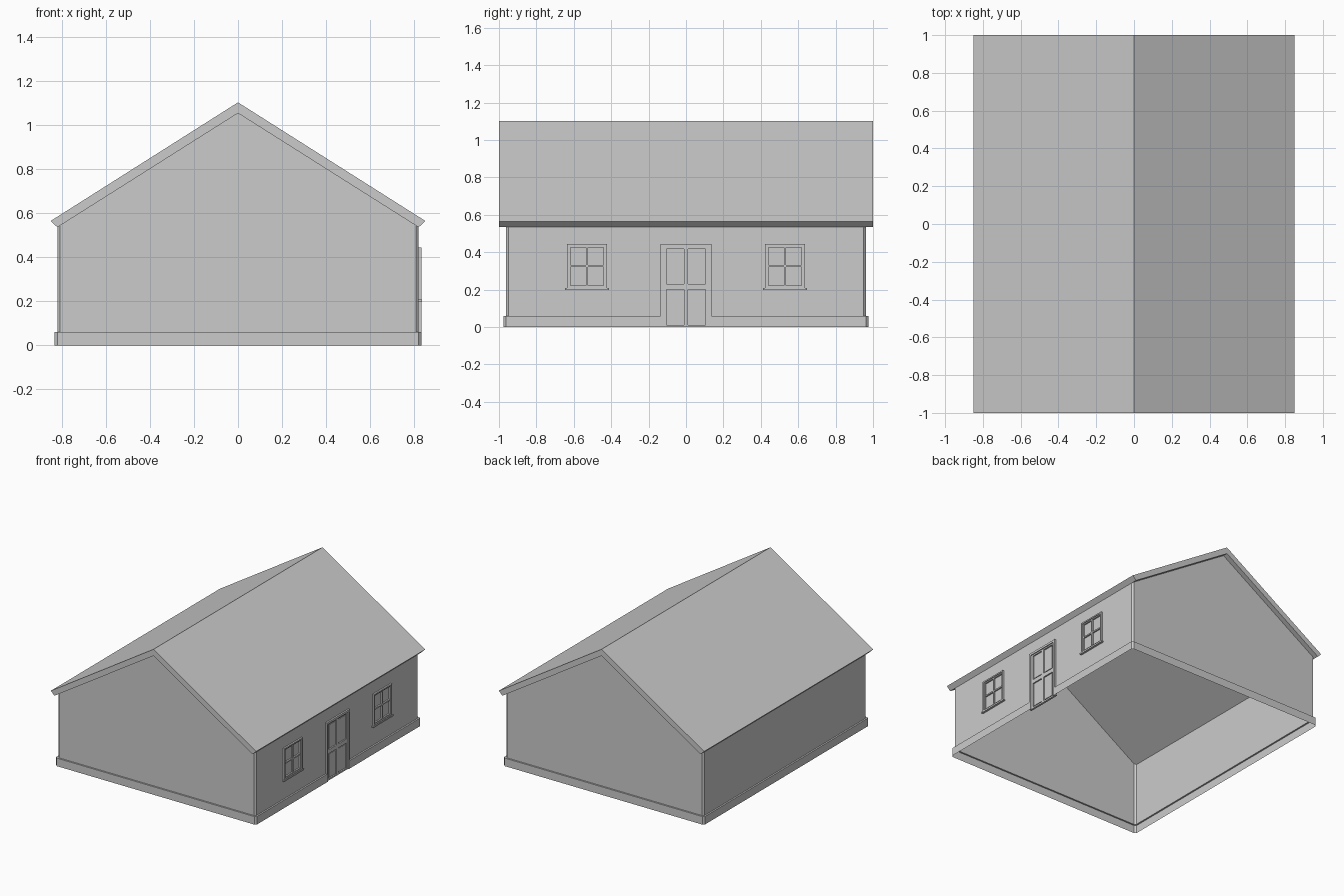
import bpy

if "Cube" in bpy.data.objects:
    bpy.data.objects.remove(bpy.data.objects["Cube"])

WX, WY, PX, PY, C = 0.82, 0.963, 0.832, 0.975, 0.013   # wall, plinth, corner chamfer
EAVE, RIDGE, BASE, DOOR = 0.536, 1.054, 0.06, 0.137


def mesh(name, verts, faces):
    me = bpy.data.meshes.new(name)
    me.from_pydata(verts, [], faces)
    me.validate()
    ob = bpy.data.objects.new(name, me)
    bpy.context.collection.objects.link(ob)
    return ob


def box(name, lo, hi):
    v = [(x, y, z) for x in (lo[0], hi[0]) for y in (lo[1], hi[1]) for z in (lo[2], hi[2])]
    return mesh(name, v, [(0, 1, 3, 2), (4, 6, 7, 5), (0, 4, 5, 1),
                          (2, 3, 7, 6), (0, 2, 6, 4), (1, 5, 7, 3)])


def lattice(name, x, ys, zs, holes, depth=0):
    """Panel facing +x made of grid cells, leaving out the (column, row) holes."""
    n = len(zs)
    verts = [(x, y, z) for y in ys for z in zs]
    faces = [(i * n + j, (i + 1) * n + j, (i + 1) * n + j + 1, i * n + j + 1)
             for i in range(len(ys) - 1) for j in range(n - 1) if (i, j) not in holes]
    ob = mesh(name, verts, faces)
    if depth:
        m = ob.modifiers.new("thickness", 'SOLIDIFY')
        m.thickness, m.offset = depth, -1
    return ob


def around(hx, hy):
    """Chamfered outline that starts and ends at the door opening."""
    return [(hx, DOOR), (hx, hy - C), (hx - C, hy), (C - hx, hy), (-hx, hy - C),
            (-hx, C - hy), (C - hx, -hy), (hx - C, -hy), (hx, C - hy), (hx, -DOOR)]


# Plinth: outer band and top ledge, open at the door
rows = [(PX, PY, 0), (PX, PY, BASE), (WX, WY, BASE)]
verts = [(x, y, z) for hx, hy, z in rows for x, y in around(hx, hy)]
mesh("plinth", verts, [(r * 10 + i, r * 10 + i + 1, r * 10 + i + 11, r * 10 + i + 10)
                       for r in range(2) for i in range(9)])

# Gable walls
g = WX - C
zc = EAVE + C * (RIDGE - EAVE) / WX
for name, s in (("front_gable", -1), ("back_gable", 1)):
    pts = [(-g, BASE), (g, BASE), (g, zc), (0, RIDGE), (-g, zc)]
    mesh(name, [(x, s * WY, z) for x, z in pts[::-s]], [range(5)])

# Chamfered wall corners
for sx in (-1, 1):
    for sy in (-1, 1):
        v = [(sx * WX, sy * (WY - C), BASE), (sx * g, sy * WY, BASE),
             (sx * g, sy * WY, zc), (sx * WX, sy * (WY - C), EAVE)]
        mesh("wall_corner", v if sx * sy > 0 else v[::-1], [range(4)])

# Side walls; the right one has door and window openings
w = WY - C
mesh("left_wall", [(-WX, w, BASE), (-WX, -w, BASE), (-WX, -w, EAVE), (-WX, w, EAVE)], [range(4)])
lattice("right_wall", WX, [-w, -0.63, -0.428, -0.13, 0.13, 0.428, 0.63, w],
        [BASE, 0.207, 0.437, EAVE], {(1, 1), (3, 0), (3, 1), (5, 1)})

# Roof slab with square-cut eaves
prof = [(0, 1.103), (-0.85, 0.565), (-WX, EAVE), (0, RIDGE), (WX, EAVE), (0.85, 0.565)]
verts = [(x, y, z) for y in (-1, 1) for x, z in prof]
faces = [(i, (i + 1) % 6, (i + 1) % 6 + 6, i + 6)[::-1] for i in range(6)]
faces += [(0, 1, 2, 3), (0, 3, 4, 5), (9, 8, 7, 6), (11, 10, 9, 6)]
mesh("roof", verts, faces)

# Windows: casing, sash bars, glass and sill
for c in (-0.529, 0.529):
    lattice("window_casing", 0.832, [c + d for d in (-0.107, -0.097, 0.097, 0.107)],
            [0.207, 0.215, 0.434, 0.444], {(1, 1)}, 0.02)
    lattice("window_sash", 0.826, [c + d for d in (-0.097, -0.089, -0.005, 0.005, 0.089, 0.097)],
            [0.215, 0.223, 0.321, 0.331, 0.426, 0.434], {(1, 1), (3, 1), (1, 3), (3, 3)}, 0.014)
    lattice("window_glass", 0.815, [c - 0.097, c + 0.097], [0.215, 0.434], {})
    box("window_sill", (0.812, c - 0.118, 0.199), (0.836, c + 0.118, 0.208))

# Door: frame, leaf and four recessed panels
lattice("door_frame", 0.832, [-DOOR, -0.122, 0.122, DOOR], [0, 0.428, 0.444],
        {(1, 0)}, 0.022)
py, pz = [-0.122, -0.105, -0.011, 0.011, 0.105, 0.122], [0, 0.012, 0.2, 0.23, 0.418, 0.428]
lattice("door_leaf", 0.825, py, pz, {(1, 1), (3, 1), (1, 3), (3, 3)}, 0.015)
for i in (1, 3):
    for j in (1, 3):
        lattice("door_panel", 0.815, py[i:i + 2], pz[j:j + 2], {})
        d = 0.008
        lattice("door_panel_field", 0.82, [py[i] + d, py[i + 1] - d],
                [pz[j] + d, pz[j + 1] - d], {}, 0.005)
